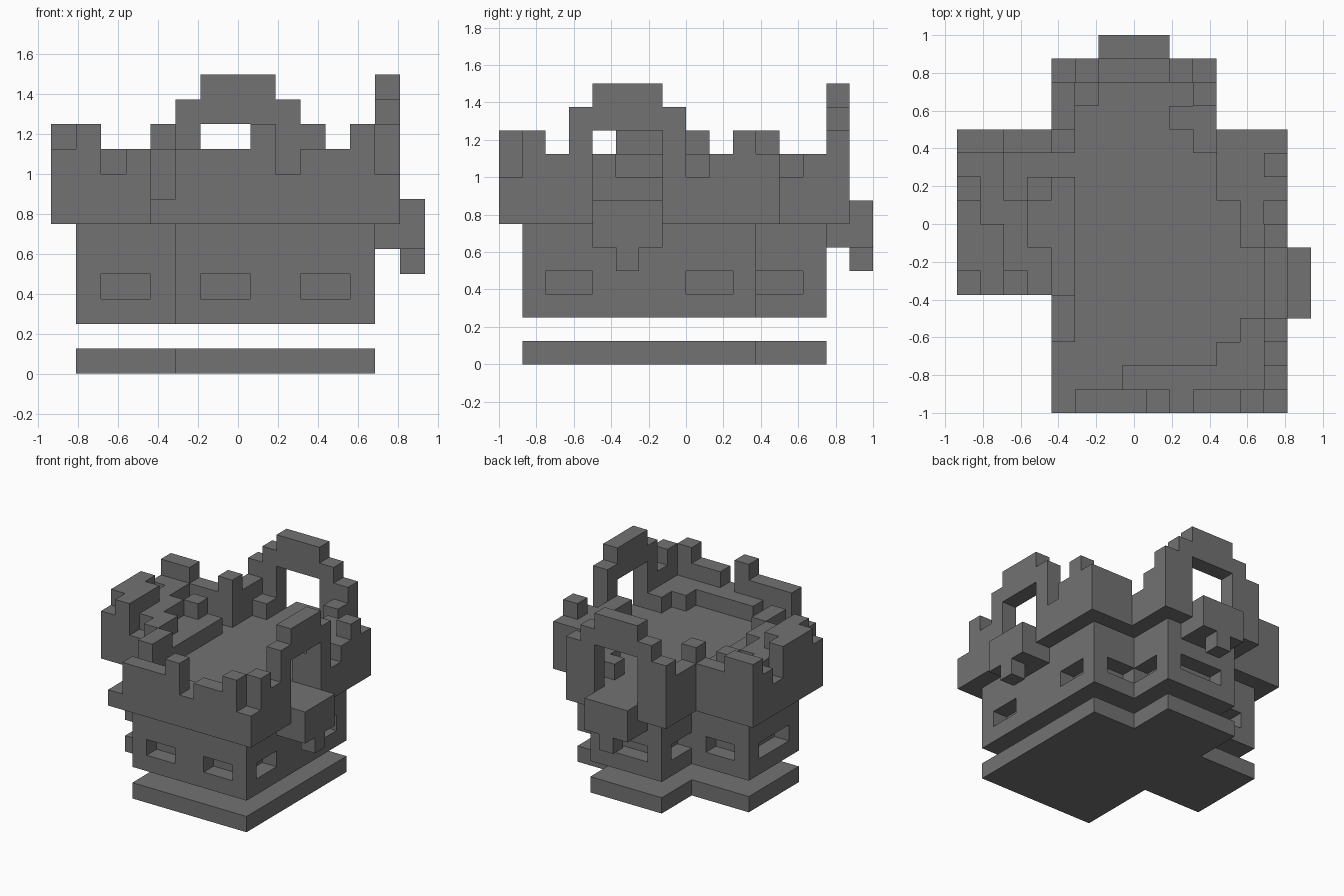
import bpy, bmesh
from mathutils import Vector

cube = bpy.data.objects.get("Cube")
if cube:
    bpy.data.objects.remove(cube)

U = 0.125
ORIGIN = Vector((-0.9375, -1.0, 0.0))

stone = bpy.data.materials.new("grey stone")
stone.use_nodes = True
GREY = (0.17, 0.17, 0.17, 1)
stone.diffuse_color = GREY
stone.node_tree.nodes["Principled BSDF"].inputs["Base Color"].default_value = GREY


def block(x0, x1, y0, y1, z0, z1):
    return {(x, y, z) for x in range(x0, x1) for y in range(y0, y1) for z in range(z0, z1)}


def build(name, cells):
    """Skin a set of unit cells with only their exposed faces."""
    bm = bmesh.new()
    verts = {}

    def vert(p):
        if p not in verts:
            verts[p] = bm.verts.new(ORIGIN + Vector(p) * U)
        return verts[p]

    for c in sorted(cells):
        for axis in range(3):
            for side in (0, 1):
                n = list(c)
                n[axis] += 2 * side - 1
                if tuple(n) in cells:
                    continue
                corners = []
                for a, b in ((0, 0), (1, 0), (1, 1), (0, 1)):
                    p = list(c)
                    p[axis] += side
                    p[(axis + 1) % 3] += a
                    p[(axis + 2) % 3] += b
                    corners.append(vert(tuple(p)))
                bm.faces.new(corners if side else corners[::-1])
    bmesh.ops.dissolve_limit(bm, angle_limit=0.01, verts=bm.verts[:], edges=bm.edges[:])
    mesh = bpy.data.meshes.new(name)
    bm.to_mesh(mesh)
    bm.free()
    mesh.materials.append(stone)
    obj = bpy.data.objects.new(name, mesh)
    bpy.context.collection.objects.link(obj)


FLOOR = 7


def wall_x(y, runs, depth=1):
    """Wall running along x: (start, end, top) runs."""
    return set().union(*(block(a, b, y, y + depth, FLOOR, t) for a, b, t in runs))


def wall_y(x, runs):
    """Wall running along y: (start, end, top) runs."""
    return set().union(*(block(x, x + 1, a, b, FLOOR, t) for a, b, t in runs))


def swap(cells, dx, dy):
    """Turn a part from the back side to the right side."""
    return {(y + dx, x + dy, z) for x, y, z in cells}


def footprint(z0, z1):
    return block(5, 13, 1, 11, z0, z1) | block(1, 5, 6, 11, z0, z1) | block(5, 10, 11, 14, z0, z1)


# Foundation slab and floating storey
build("foundation", footprint(0, 1))

windows = [
    (6, 8, 1, 2), (10, 12, 1, 2), (2, 4, 6, 7),
    (12, 13, 2, 4), (12, 13, 8, 10), (9, 10, 11, 13),
    (10, 12, 10, 11), (6, 9, 13, 14), (2, 4, 10, 11),
    (1, 2, 7, 10), (5, 6, 2, 5), (5, 6, 11, 13),
]
storey = footprint(2, 6)
for w in windows:
    storey -= block(*w, 3, 4)
build("storey", storey)

# Overhanging floor
deck = block(4, 14, 0, 12, 6, FLOOR) | block(0, 4, 5, 12, 6, FLOOR) | block(4, 11, 12, 15, 6, FLOOR)

# Arch with an overflowing spout, used at the back and on one side
arch = (block(5, 6, 14, 15, FLOOR, 11) | block(9, 10, 14, 15, FLOOR, 11)
        | block(6, 9, 14, 15, 10, 12))
spout = (block(6, 9, 14, 15, 5, 6) | block(6, 9, 15, 16, 5, FLOOR)
         | block(7, 8, 15, 16, 4, 5))

# Broken walls of the main room
main_walls = wall_x(0, [(5, 8, 9), (8, 9, 10), (9, 10, 8), (10, 12, 9), (12, 13, 10), (13, 14, 8)])
main_walls |= wall_y(13, [(1, 2, 10), (2, 3, 9), (8, 9, 8), (9, 10, 9), (10, 11, 10), (11, 12, 9)])
main_walls |= wall_y(4, [(3, 5, 9), (5, 10, 8), (11, 12, 10)])
main_walls |= wall_x(11, [(11, 13, 9)])

# Walls of the back bay
bay_walls = wall_y(10, [(12, 13, 8), (13, 14, 9), (14, 15, 10)])
bay_walls |= wall_y(4, [(12, 14, 9), (14, 15, 10)])

# Walls and inner steps of the side wing
wing_walls = wall_x(11, [(0, 2, 10), (2, 4, 9)])
wing_walls |= wall_y(0, [(5, 6, 9), (6, 9, 10), (9, 10, 8), (10, 11, 9)])
wing_walls |= wall_y(1, [(5, 8, 10), (8, 11, 9)])
wing_walls |= wall_y(2, [(5, 6, 8), (6, 9, 9)])
wing_walls |= wall_y(3, [(5, 7, 9), (7, 9, 8), (9, 10, 9)])

# Rubble piled in the corners
rubble = wall_x(1, [(7, 13, 8)]) | wall_x(2, [(11, 13, 8)]) | wall_x(3, [(12, 13, 8)])
rubble |= wall_y(12, [(7, 11, 9)]) | wall_y(11, [(9, 11, 9)])
rubble |= wall_y(10, [(11, 12, 8)]) | wall_y(9, [(12, 13, 8)]) | wall_y(5, [(13, 14, 8)])

build("upper_floor_and_walls", deck | main_walls | bay_walls | wing_walls | rubble
      | arch | spout | swap(arch | spout, -1, -2))
